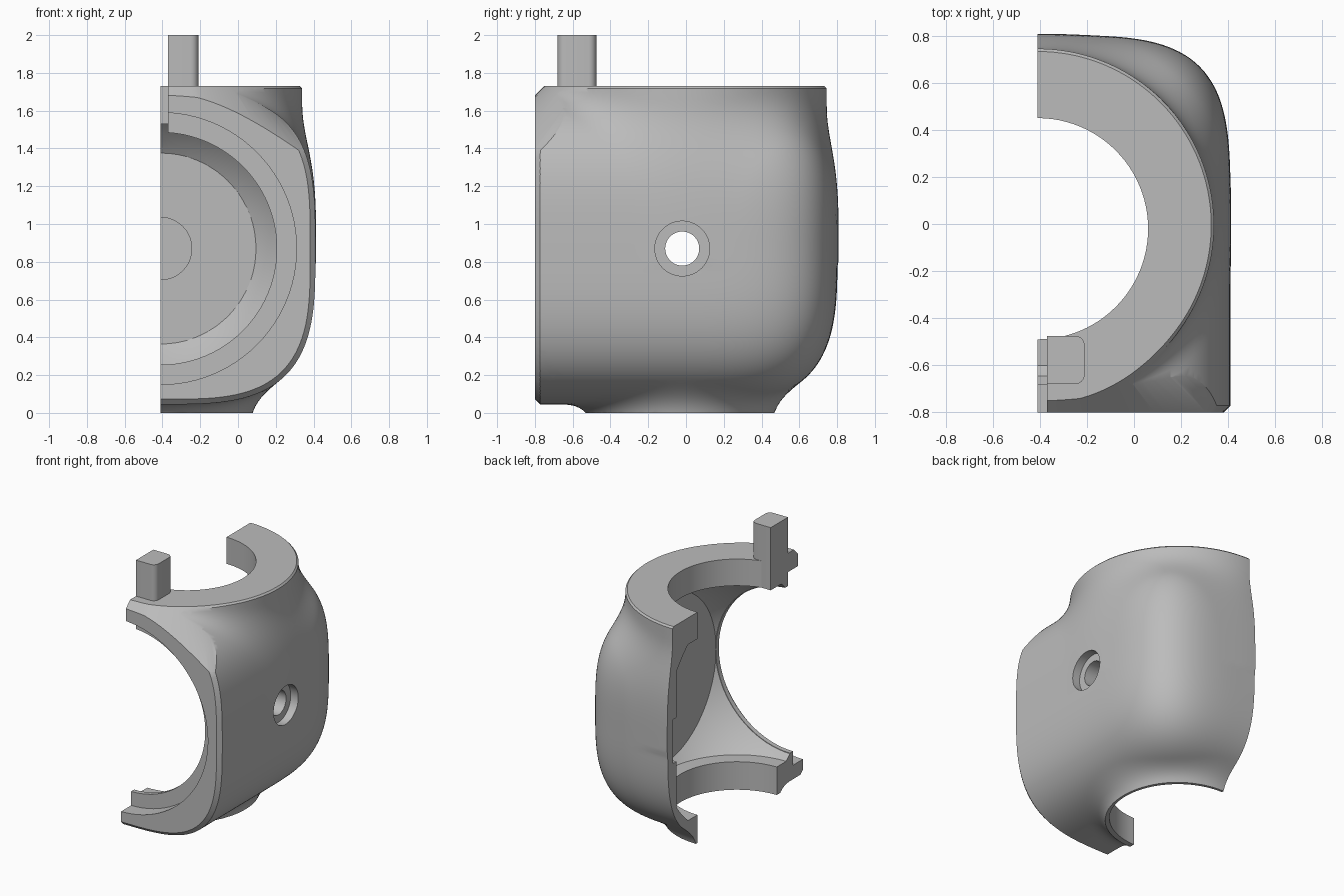
import bpy, bmesh, math
from mathutils import Vector, Matrix

if "Cube" in bpy.data.objects:
    bpy.data.objects.remove(bpy.data.objects["Cube"])

grey = bpy.data.materials.new("plain grey")
grey.use_nodes = True
grey.diffuse_color = (0.5, 0.5, 0.5, 1)
grey.node_tree.nodes["Principled BSDF"].inputs["Base Color"].default_value = (0.5, 0.5, 0.5, 1)

CUT_X = -0.41                                # plane that halves the housing
CENTRE = Vector((CUT_X, -0.02, 0.87))


def make(name, bm):
    mesh = bpy.data.meshes.new(name)
    bmesh.ops.recalc_face_normals(bm, faces=bm.faces)
    bm.to_mesh(mesh)
    bm.free()
    obj = bpy.data.objects.new(name, mesh)
    mesh.materials.append(grey)
    bpy.context.collection.objects.link(obj)
    return obj


def box(name, low, high):
    bm = bmesh.new()
    bmesh.ops.create_cube(bm, size=1)
    for v in bm.verts:
        v.co = [low[i] + (v.co[i] + 0.5) * (high[i] - low[i]) for i in range(3)]
    return make(name, bm)


def cylinder(name, axis, radius, start, end):
    """Cylinder along a world axis through the housing centre."""
    bm = bmesh.new()
    bmesh.ops.create_cone(bm, cap_ends=True, segments=96, radius1=radius,
                          radius2=radius, depth=end - start)
    turn = {"X": Matrix.Rotation(math.pi / 2, 4, "Y"),
            "Y": Matrix.Rotation(math.pi / 2, 4, "X"),
            "Z": Matrix.Identity(4)}[axis]
    place = CENTRE.copy()
    place["XYZ".index(axis)] = (start + end) / 2
    bmesh.ops.transform(bm, matrix=Matrix.Translation(place) @ turn, verts=bm.verts)
    return make(name, bm)


def activate(obj):
    bpy.ops.object.select_all(action="DESELECT")
    obj.select_set(True)
    bpy.context.view_layer.objects.active = obj


def combine(target, tool, operation="DIFFERENCE"):
    mod = target.modifiers.new("combine", "BOOLEAN")
    mod.operation = operation
    mod.solver = "EXACT"
    mod.object = tool
    activate(target)
    bpy.ops.object.modifier_apply(modifier=mod.name)
    bpy.data.objects.remove(tool)


def blend(a, b, k):
    h = max(k - abs(a - b), 0)
    return min(a, b) - h * h / (4 * k)


def outside(p):
    """Signed measure of the outer skin: rounded body with blended collars."""
    n, m = 3.3, 3.9
    side, up = abs(p.x - CUT_X) / 0.82, abs(p.z - CENTRE.z) / 0.825
    back = max(p.y, 0) / 0.802
    around = (side ** m + back ** m) ** (1 / m)
    body = ((around ** n + up ** n) ** (1 / n) - 1) * 0.82
    top = max(math.hypot(p.x - CUT_X, p.y + 0.005) - 0.75, CENTRE.z - p.z)
    low = max(math.hypot(p.x - CUT_X, p.y + 0.02) - 0.475, p.z - 0.5)
    skin = blend(blend(body, top, 0.11), low, 0.16)
    return max(skin, -p.y - 1, abs(p.z - CENTRE.z) - 1.1)


def reach(origin, ray):
    """Distance from the origin to the skin along a ray."""
    near, far = 0.0, 3.0
    for _ in range(20):
        mid = (near + far) / 2
        if outside(origin + ray * mid) < 0:
            near = mid
        else:
            far = mid
    return near


def chamfer_envelope(name, origin, across, up, inward, inset):
    """Solid that trims the skin to a plane and chamfers the edge at 45 degrees."""
    bm = bmesh.new()
    rings = [[], [], []]
    count = 144
    for i in range(count):
        a = 2 * math.pi * i / count
        ray = across * math.cos(a) + up * math.sin(a)
        r = reach(origin, ray) - inset
        for ring, (grow, depth) in zip(rings, ((0, 0), (0.6, 0.6), (0.6, 2.0))):
            ring.append(bm.verts.new(origin + ray * (r + grow) + inward * depth))
    for a, b in zip(rings, rings[1:]):
        for i in range(count):
            j = (i + 1) % count
            bm.faces.new((a[i], a[j], b[j], b[i]))
    bm.faces.new(rings[0])
    bm.faces.new(rings[-1])
    return make(name, bm)


# Outer skin: an even ball of points pushed out to the skin
bm = bmesh.new()
bmesh.ops.create_cube(bm, size=2)
bmesh.ops.subdivide_edges(bm, edges=bm.edges[:], cuts=57, use_grid_fill=True)
for v in bm.verts:
    ray = Vector([math.tan(c * math.pi / 4) for c in v.co]).normalized()
    v.co = CENTRE + ray * reach(CENTRE, ray)
housing = make("housing_shell", bm)

# Chamfered front and top faces, then the flat cut and the base
X, Y, Z = Matrix.Identity(3)
combine(housing, chamfer_envelope("front_trim", Vector((CUT_X, -0.8, 0.87)), X, Z, Y, 0.028),
        "INTERSECT")
combine(housing, chamfer_envelope("top_trim", Vector((CUT_X, -0.02, 1.73)), X, Y, -Z, 0.012),
        "INTERSECT")
combine(housing, box("trim", (CUT_X, -1.5, 0), (1, 1.5, 2.5)), "INTERSECT")

# Ball-shaped cavity with flats
bm = bmesh.new()
bmesh.ops.create_uvsphere(bm, u_segments=96, v_segments=64, radius=0.88,
                          matrix=Matrix.Translation(CENTRE))
cavity = make("cavity", bm)
combine(cavity, box("flats", (-1.4, -0.645, 0.21), (0.205, 0.70, 1.53)), "INTERSECT")
combine(housing, cavity)

# Bores, counterbores and recesses
for name, axis, radius, start, end in (
        ("vertical_bore", "Z", 0.47, -0.5, 2.2),
        ("front_bore", "Y", 0.615, -1.2, -0.63),
        ("front_counterbore", "Y", 0.72, -1.2, -0.681),
        ("back_recess", "Y", 0.165, 0.55, 0.74),
        ("side_hole", "X", 0.09, 0.0, 0.8),
        ("side_counterbore", "X", 0.145, 0.35, 0.8)):
    combine(housing, cylinder(name, axis, radius, start, end))

# Clearance at the front of the upper collar
combine(housing, box("clearance", (-0.6, -1, 1.2), (-0.37, -0.1, 2)))

# Post on the upper collar, with two rounded upright edges
post = box("locating_post", (-0.37, -0.68, 1.53), (-0.21, -0.475, 2))
bm = bmesh.new()
bm.from_mesh(post.data)
uprights = [e for e in bm.edges if all(v.co.x > -0.3 for v in e.verts)
            and abs(e.verts[0].co.z - e.verts[1].co.z) > 0.1]
bmesh.ops.bevel(bm, geom=uprights, offset=0.04, segments=6, profile=0.5, affect="EDGES")
bm.to_mesh(post.data)
bm.free()

for obj in (housing, post):
    activate(obj)
    bpy.ops.object.shade_smooth_by_angle(angle=math.radians(32))
